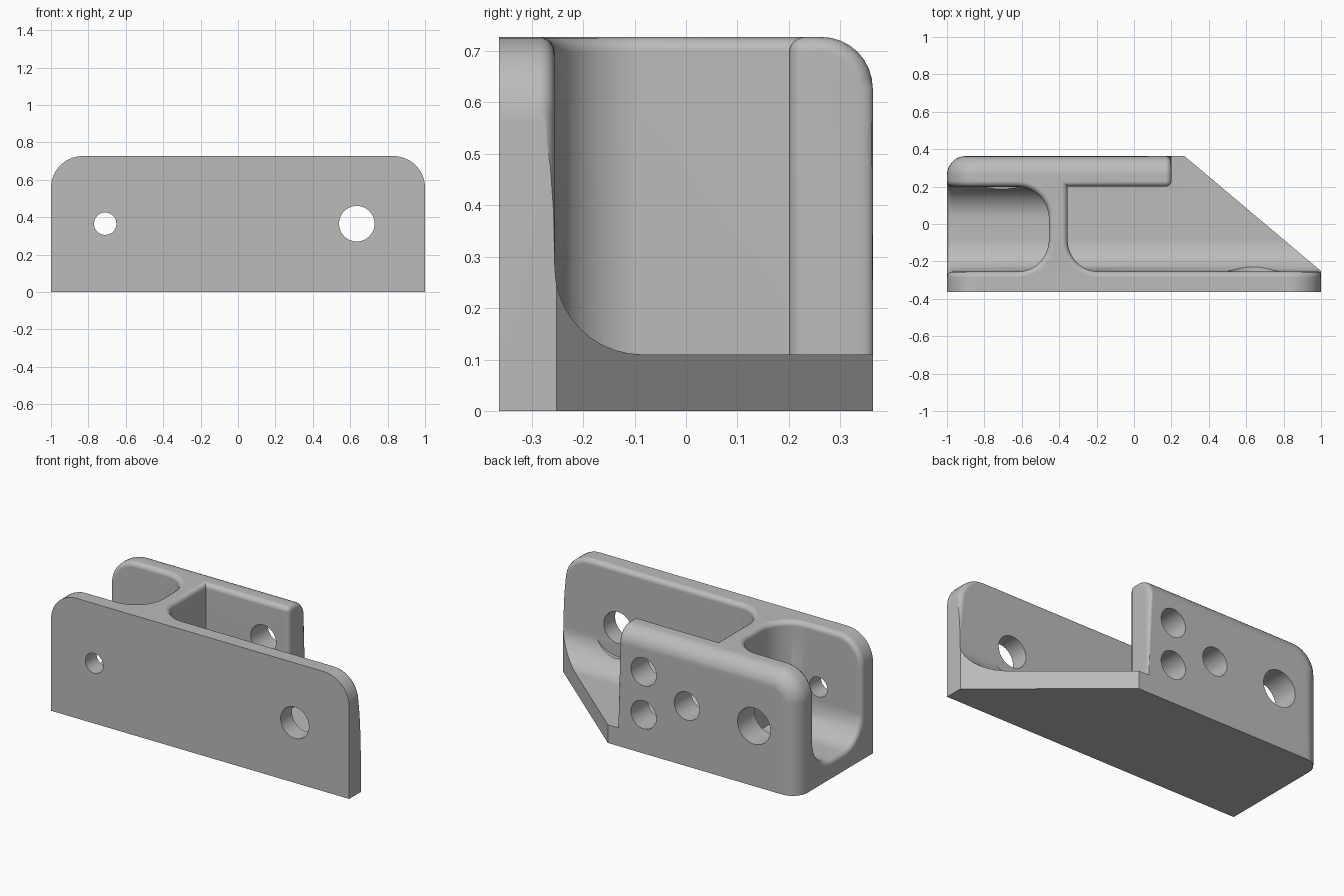
import bpy
import bmesh
import math
from mathutils import Matrix, Vector

cube = bpy.data.objects.get("Cube")
if cube:
    bpy.data.objects.remove(cube, do_unlink=True)

# Main dimensions
HALF_DEPTH, HEIGHT, FLOOR = 0.363, 0.727, 0.11
FRONT_WALL, BACK_WALL = -0.255, 0.2      # inner faces of the two plates
WEB_LEFT, WEB_RIGHT, PLATE_END = -0.455, -0.355, 0.2
FILLET, RIM = 0.17, 0.03
MID = 0.365                              # height of the hole centres


def rounded(corners, steps=10):
    """Outline from (a, b, radius) square corners, each rounded if radius > 0."""
    out = []
    for i, (a, b, r) in enumerate(corners):
        p = Vector((a, b))
        if r == 0:
            out.append(p)
            continue
        u = (Vector(corners[i - 1][:2]) - p).normalized()
        v = (Vector(corners[(i + 1) % len(corners)][:2]) - p).normalized()
        c = p + (u + v) * r
        for s in range(steps + 1):
            t = math.pi / 2 * s / steps
            out.append(c - (v * math.cos(t) + u * math.sin(t)) * r)
    return out


def make_object(name, bm):
    bmesh.ops.recalc_face_normals(bm, faces=bm.faces[:])
    mesh = bpy.data.meshes.new(name)
    bm.to_mesh(mesh)
    bm.free()
    obj = bpy.data.objects.new(name, mesh)
    bpy.context.collection.objects.link(obj)
    return obj


def prism(name, corners, axis, lo, hi):
    """Extrude an outline along one axis."""
    place = {"x": lambda p, d: (d, p.x, p.y),
             "y": lambda p, d: (p.x, d, p.y),
             "z": lambda p, d: (p.x, p.y, d)}[axis]
    bm = bmesh.new()
    pts = rounded(corners)
    low = [bm.verts.new(place(p, lo)) for p in pts]
    high = [bm.verts.new(place(p, hi)) for p in pts]
    bm.faces.new(low)
    bm.faces.new(high)
    for i in range(len(pts)):
        j = (i + 1) % len(pts)
        bm.faces.new((low[i], low[j], high[j], high[i]))
    return make_object(name, bm)


def drill(x, z, radius, y0, y1):
    bm = bmesh.new()
    turn = Matrix.Translation((x, (y0 + y1) / 2, z)) @ Matrix.Rotation(math.pi / 2, 4, "X")
    bmesh.ops.create_cone(bm, cap_ends=True, segments=48, radius1=radius,
                          radius2=radius, depth=y1 - y0, matrix=turn)
    return make_object("hole_cutter", bm)


def combine(obj, cutter, operation="DIFFERENCE"):
    mod = obj.modifiers.new("cut", "BOOLEAN")
    mod.operation = operation
    mod.solver = "EXACT"
    mod.object = cutter
    bpy.context.view_layer.objects.active = obj
    bpy.ops.object.modifier_apply(modifier=mod.name)
    bpy.data.objects.remove(cutter, do_unlink=True)


# Solid block with rounded top corners
bracket = prism("bracket", [(-1, 0, 0), (1, 0, 0), (1, HEIGHT, FILLET), (-1, HEIGHT, FILLET)],
                "y", -HALF_DEPTH, HALF_DEPTH)

# Large round on the outer back edge, except along the bottom
bm = bmesh.new()
bm.from_mesh(bracket.data)
back = [e for e in bm.edges
        if all(v.co.y > HALF_DEPTH - 0.01 for v in e.verts)
        and any(v.co.z > 0.01 for v in e.verts)]
bmesh.ops.bevel(bm, geom=back, offset=0.1, offset_type="OFFSET", segments=8,
                profile=0.5, affect="EDGES", clamp_overlap=False)
bm.to_mesh(bracket.data)
bm.free()

# Slanted cut on the base
combine(bracket, prism("slant_cutter", [(0.27, HALF_DEPTH, 0), (1, -0.252, 0), (1.3, -0.252, 0),
                                        (1.3, 0.6, 0), (-0.011, 0.6, 0)], "z", -0.2, 1))

# Closed pocket: round plan at the web, U-shaped section
pocket = prism("pocket_cutter", [(-1.3, FRONT_WALL, 0), (WEB_LEFT, FRONT_WALL, FILLET),
                                 (WEB_LEFT, BACK_WALL, FILLET), (-1.3, BACK_WALL, 0)], "z", 0, 1)
combine(pocket, prism("section", [(FRONT_WALL, FLOOR, FILLET), (BACK_WALL, FLOOR, FILLET),
                                  (BACK_WALL, 0.9, 0), (FRONT_WALL, 0.9, 0)], "x", -1.2, 0),
        "INTERSECT")
combine(bracket, pocket)

# Open pocket: wraps past the end of the back plate
pocket = prism("pocket_cutter", [(WEB_RIGHT, BACK_WALL, 0), (WEB_RIGHT, FRONT_WALL, FILLET),
                                 (1.3, FRONT_WALL, 0), (1.3, 0.6, 0), (PLATE_END, 0.6, 0),
                                 (PLATE_END, BACK_WALL, 0)], "z", 0, 1)
combine(pocket, prism("section", [(FRONT_WALL, FLOOR, FILLET), (0.5, FLOOR, 0),
                                  (0.5, 0.9, 0), (FRONT_WALL, 0.9, 0)], "x", -0.6, 1.2),
        "INTERSECT")
combine(bracket, pocket)


# Small rounds on the pocket rims and the end of the back plate
def is_rim(edge):
    if len(edge.link_faces) != 2 or edge.calc_face_angle_signed(0) < 0.6:
        return False
    mid = (edge.verts[0].co + edge.verts[1].co) / 2
    if mid.y < -0.3 or mid.z < 0.1:
        return False
    if mid.x > 0.99 and mid.z < HEIGHT - FILLET - 0.005:
        return False
    return not (mid.x > 0.15 and mid.z < 0.3)


bm = bmesh.new()
bm.from_mesh(bracket.data)
bmesh.ops.remove_doubles(bm, verts=bm.verts[:], dist=0.0002)
bmesh.ops.dissolve_limit(bm, angle_limit=0.01, verts=bm.verts[:], edges=bm.edges[:])
bm.normal_update()
volume = bm.calc_volume()
trial = bm.copy()
trial.normal_update()
bmesh.ops.bevel(trial, geom=[e for e in trial.edges if is_rim(e)], offset=RIM,
                offset_type="OFFSET", segments=4, profile=0.5, affect="EDGES",
                clamp_overlap=False)
good = (all(e.is_manifold for e in trial.edges)
        and 0.94 < trial.calc_volume() / volume < 1.001
        and all(abs(v.co.x) < 1.002 and abs(v.co.y) < 0.365 and -0.002 < v.co.z < 0.73
                for v in trial.verts))
(trial if good else bm).to_mesh(bracket.data)
trial.free()
bm.free()

# Spot faces around the holes, then the holes themselves: x, z, radius, y range
for hole in [(0.635, MID, 0.175, FRONT_WALL + 0.001, 0.0),
             (-0.71, MID, 0.1, FRONT_WALL + 0.001, -0.05),
             (-0.71, MID, 0.15, 0.0, BACK_WALL - 0.001),
             (0.635, MID, 0.095, -0.5, -0.1),
             (-0.71, MID, 0.06, -0.5, -0.1),
             (-0.71, MID, 0.11, 0.1, 0.5),
             (-0.26, MID, 0.085, 0.1, 0.5),
             (0.03, MID + 0.13, 0.085, 0.1, 0.5),
             (0.03, MID - 0.13, 0.085, 0.1, 0.5)]:
    combine(bracket, drill(*hole))

# Material
grey = bpy.data.materials.new("plain grey")
grey.use_nodes = True
colour = (0.5, 0.5, 0.5, 1)
grey.diffuse_color = colour
grey.node_tree.nodes["Principled BSDF"].inputs["Base Color"].default_value = colour
bracket.data.materials.clear()
bracket.data.materials.append(grey)

# Smooth rounds, flat faces kept flat
bpy.ops.object.select_all(action="DESELECT")
bracket.select_set(True)
bpy.context.view_layer.objects.active = bracket
bpy.ops.object.shade_smooth_by_angle(angle=math.radians(32))
weighted = bracket.modifiers.new("flat_faces", "WEIGHTED_NORMAL")
weighted.keep_sharp = True
